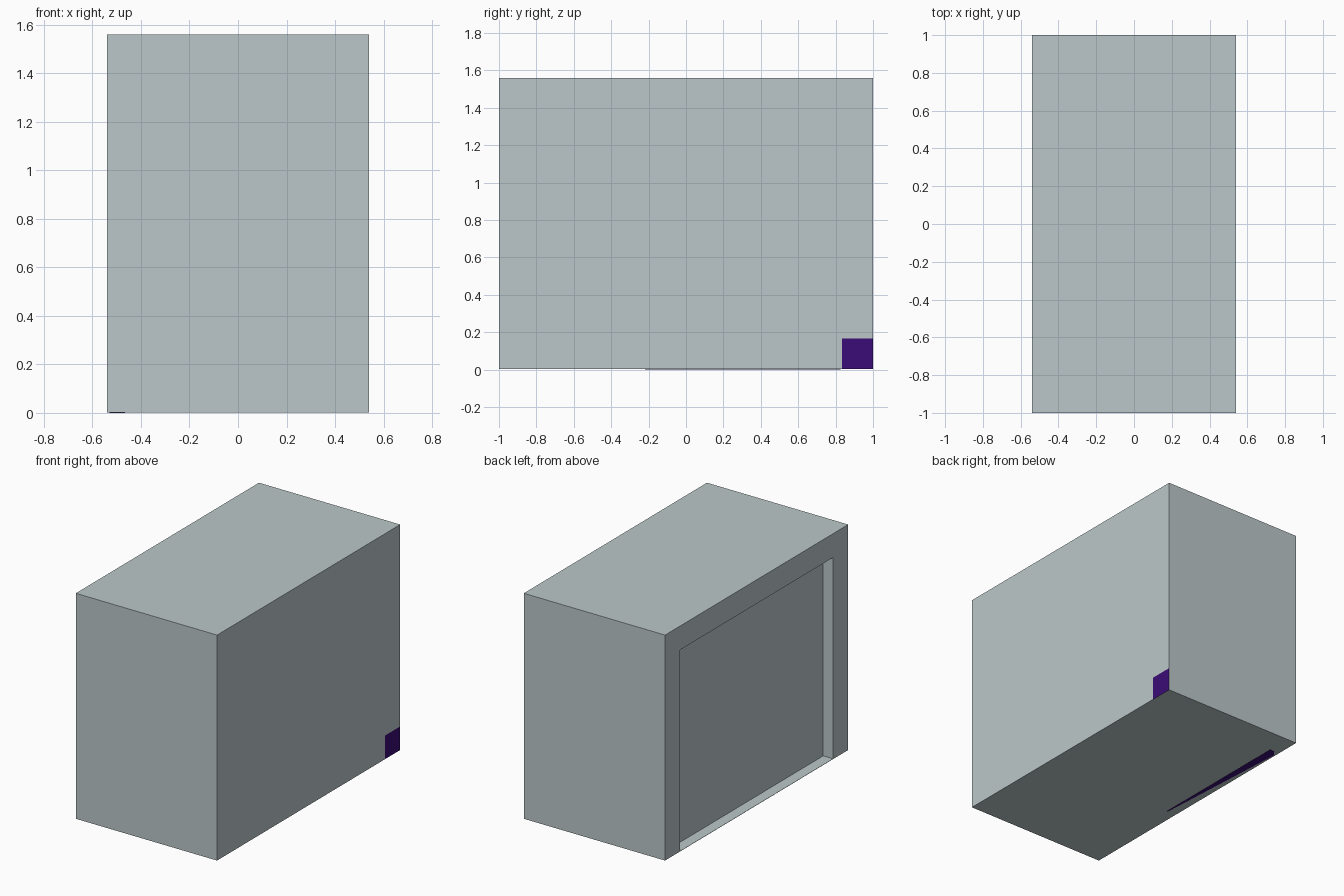
import bpy, bmesh
from mathutils import Vector

if "Cube" in bpy.data.objects:
    bpy.data.objects.remove(bpy.data.objects["Cube"])

HX, HY, TOP = 0.54, 1.0, 1.56   # half width, half length, height
BORDER = 0.165                  # frame width around the recess
DEPTH = 0.076                   # recess depth
BASE = 0.002


def material(name, rgb):
    m = bpy.data.materials.new(name)
    m.diffuse_color = (*rgb, 1)
    m.use_nodes = True
    m.node_tree.nodes["Principled BSDF"].inputs["Base Color"].default_value = m.diffuse_color
    return m


grey = material("pale_grey", (0.50, 0.575, 0.585))
purple = material("deep_purple", (0.042, 0.0037, 0.181))


def add_object(name, bm, mats):
    mesh = bpy.data.meshes.new(name)
    bmesh.ops.recalc_face_normals(bm, faces=bm.faces)
    bm.to_mesh(mesh)
    bm.free()
    for m in mats:
        mesh.materials.append(m)
    ob = bpy.data.objects.new(name, mesh)
    bpy.context.collection.objects.link(ob)
    return ob


def box(lo, hi):
    bm = bmesh.new()
    bmesh.ops.create_cube(bm, size=1)
    lo, hi = Vector(lo), Vector(hi)
    for v in bm.verts:
        v.co = (lo + hi) / 2 + v.co * (hi - lo)
    return bm


# Cabinet body, with a coloured square cut into the lower rear right corner
bm = box((-HX, -HY, BASE), (HX, HY, TOP))
for co, no in (((0, HY - BORDER, 0), (0, 1, 0)), ((0, 0, BORDER), (0, 0, 1))):
    faces = [f for f in bm.faces if f.calc_center_median().x > HX - 0.001]
    edges = {e for f in faces for e in f.edges}
    verts = {v for f in faces for v in f.verts}
    bmesh.ops.bisect_plane(bm, geom=faces + list(edges) + list(verts),
                           plane_co=co, plane_no=no)
for f in bm.faces:
    c = f.calc_center_median()
    if c.x > HX - 0.001 and c.y > HY - BORDER and c.z < BORDER:
        f.material_index = 1
body = add_object("body", bm, [grey, purple])

# Recess on the left side, running down to a thin floor
cutter = add_object("recess_cutter",
                    box((-HX - 0.1, BORDER - HY, BASE + 0.002),
                        (-HX + DEPTH, HY - BORDER, TOP - BORDER)), [grey])
cutter.hide_render = True
cutter.hide_viewport = True
cut = body.modifiers.new("recess", 'BOOLEAN')
cut.operation = 'DIFFERENCE'
cut.solver = 'EXACT'
cut.object = cutter

# Tapered purple strip under the recess floor
bm = bmesh.new()
outline = [(-0.466, 0.825), (-0.50, 0.825), (-0.53, 0.79), (-0.472, -0.22), (-0.466, -0.22)]
for z in (0.0,):
    bm.faces.new([bm.verts.new((x, y, z)) for x, y in outline])
ret = bmesh.ops.extrude_face_region(bm, geom=bm.faces[:])
bmesh.ops.translate(bm, vec=(0, 0, BASE),
                    verts=[g for g in ret["geom"] if isinstance(g, bmesh.types.BMVert)])
add_object("underside_strip", bm, [purple])
